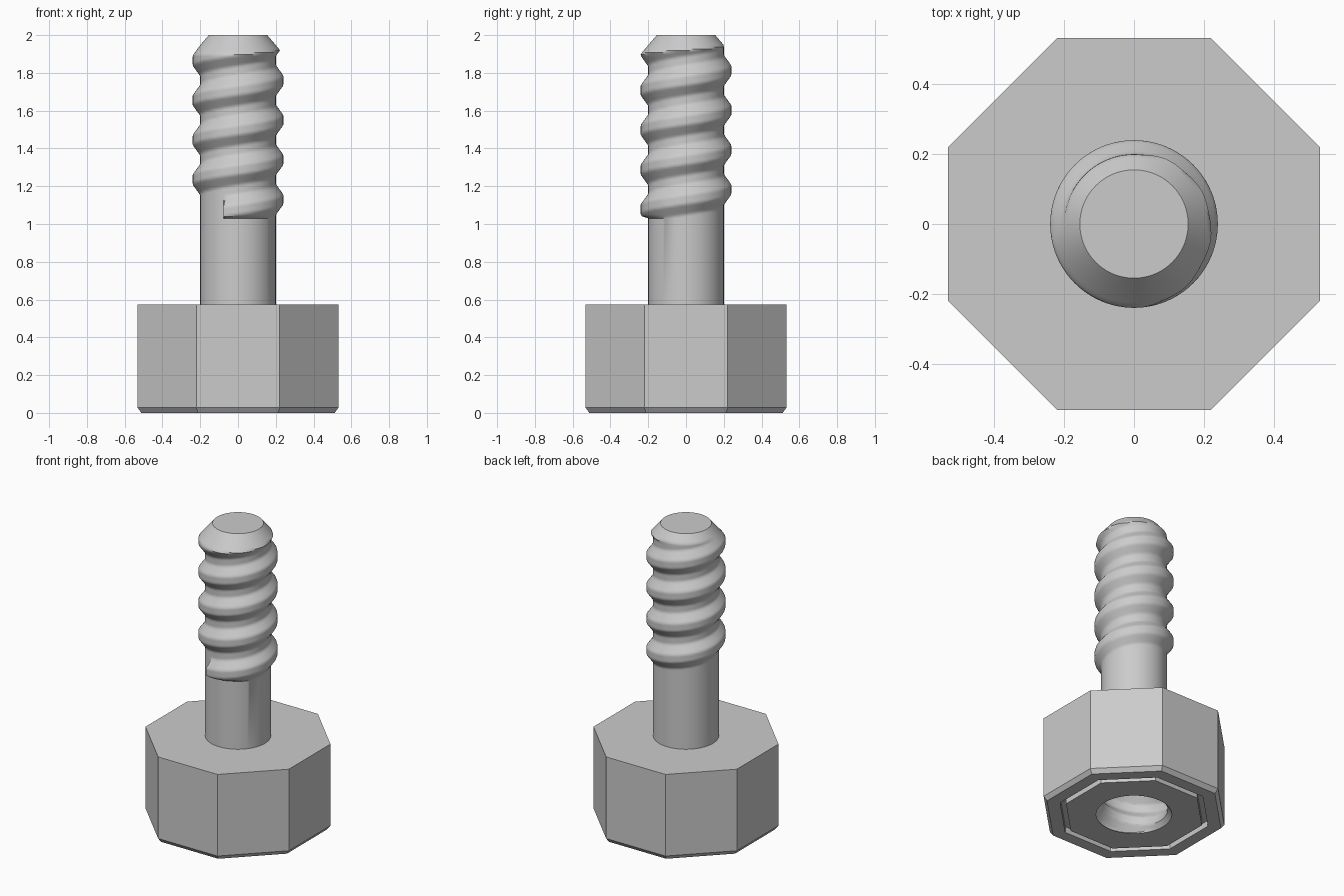
import bpy, bmesh, math

cube = bpy.data.objects.get("Cube")
if cube:
    bpy.data.objects.remove(cube)

PITCH = 0.21
SEGS = 96
HEAD_TOP = 0.575

metal = bpy.data.materials.new("light grey")
metal.use_nodes = True
GREY = (0.6, 0.6, 0.6, 1)
metal.diffuse_color = GREY
metal.node_tree.nodes["Principled BSDF"].inputs["Base Color"].default_value = GREY


def ring(bm, count, z, radius, turn=0.0):
    """One closed loop; radius is a function of angle."""
    verts = []
    for i in range(count):
        a = math.tau * i / count + turn
        r = radius(a)
        verts.append(bm.verts.new((r * math.cos(a), r * math.sin(a), z)))
    return verts


def skin(bm, rings):
    """Join consecutive loops with quads."""
    for low, high in zip(rings, rings[1:]):
        n = len(low)
        for i in range(n):
            j = (i + 1) % n
            bm.faces.new((low[i], low[j], high[j], high[i]))


def thread(a, z, start, first=-math.inf):
    """Trapezoid thread height, 0 at the root to 1 at the crest."""
    turns = (a % math.tau) / math.tau
    k = round((z - start) / PITCH - turns)
    if k + turns < first:
        return 0.0
    off = abs(z - start - (k + turns) * PITCH)
    return max(0.0, min(1.0, (0.08 - off) / 0.055))


def finish(bm, name, angle):
    bmesh.ops.recalc_face_normals(bm, faces=bm.faces)
    mesh = bpy.data.meshes.new(name)
    bm.to_mesh(mesh)
    bm.free()
    mesh.materials.append(metal)
    obj = bpy.data.objects.new(name, mesh)
    bpy.context.collection.objects.link(obj)
    bpy.ops.object.select_all(action="DESELECT")
    obj.select_set(True)
    bpy.context.view_layer.objects.active = obj
    bpy.ops.object.shade_smooth_by_angle(angle=math.radians(angle))


# Threaded shaft: plain neck, right-hand thread, chamfered tip
def shaft_radius(a, z):
    r = 0.2
    if z > 1.035:
        r += 0.04 * thread(a, z, 1.13, -0.31)
    return min(r, 0.155 + 0.85 * (2 - z))


bm = bmesh.new()
rows = 94
heights = [HEAD_TOP] + [1.03 + 0.97 * i / rows for i in range(rows + 1)]
rings = [ring(bm, SEGS, z, lambda a: shaft_radius(a, z)) for z in heights]
skin(bm, rings)
bm.faces.new(rings[-1])
finish(bm, "threaded_shaft", 38)

# Octagonal head: chamfered foot, grooved underside, threaded socket
bm = bmesh.new()
section = [(0.532, HEAD_TOP), (0.532, 0.028), (0.512, 0), (0.435, 0),
           (0.435, 0.04), (0.40, 0.04), (0.40, 0)]
outer = [ring(bm, 8, z, lambda a: apothem / math.cos(math.pi / 8), math.pi / 8)
         for apothem, z in section]
skin(bm, outer)
bm.faces.new(outer[0])


def socket_radius(a, z):
    r = 0.205 + 0.04 * thread(a, z, 0.05)
    return max(r, 0.23 - 0.8 * z)


rows = 48
depths = [0.5 * i / rows for i in range(rows + 1)]
socket = [ring(bm, SEGS, z, lambda a: 0.23 if z == 0 else socket_radius(a, z))
          for z in depths]
skin(bm, socket)
bm.faces.new(socket[-1])


def loop_edges(verts):
    return [bm.edges.get((v, verts[i - 1])) for i, v in enumerate(verts)]


bmesh.ops.triangle_fill(bm, use_beauty=True,
                        edges=loop_edges(outer[-1]) + loop_edges(socket[0]))
finish(bm, "octagonal_head", 30)
